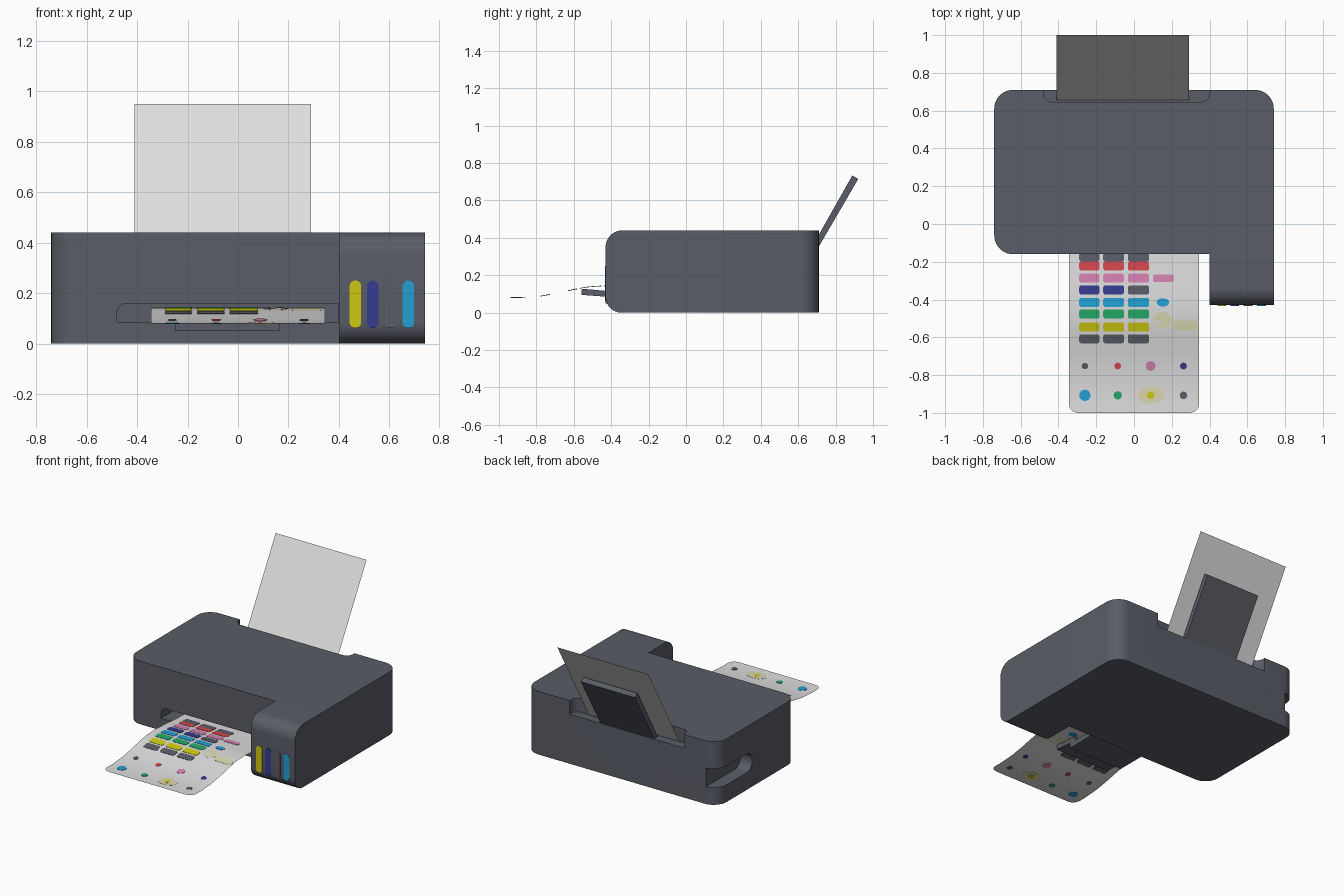
import bpy, bmesh, math
from mathutils import Vector

if "Cube" in bpy.data.objects:
    bpy.data.objects.remove(bpy.data.objects["Cube"])


def material(name, rgb):
    m = bpy.data.materials.new(name)
    lin = [((c / 255 + 0.055) / 1.055) ** 2.4 for c in rgb]
    m.diffuse_color = (*lin, 1)
    m.use_nodes = True
    m.node_tree.nodes["Principled BSDF"].inputs["Base Color"].default_value = m.diffuse_color
    return m


GREY = material("slate_grey", (90, 93, 103))
PAPER = material("paper_white", (222, 222, 222))
YELLOW = material("yellow_ink", (206, 201, 18))
INDIGO = material("indigo_ink", (54, 60, 145))
CYAN = material("cyan_ink", (34, 160, 212))
RED = material("red_ink", (212, 72, 78))
PINK = material("pink_ink", (214, 130, 180))
GREEN = material("green_ink", (34, 168, 102))
PALE = material("pale_yellow", (220, 217, 178))


def rounded(points, seg=10):
    """Turn (a, b, radius) corners into an outline with rounded corners."""
    out, n = [], len(points)
    for i, (a, b, r) in enumerate(points):
        p = Vector((a, b))
        if r == 0:
            out.append(p)
            continue
        u = (Vector(points[i - 1][:2]) - p).normalized()
        v = (Vector(points[(i + 1) % n][:2]) - p).normalized()
        centre = p + (u + v) * r
        for k in range(seg + 1):
            t = k / seg * math.pi / 2
            out.append(centre - v * r * math.cos(t) - u * r * math.sin(t))
    return out


def rect(a0, a1, b0, b1, r=0):
    return rounded([(a0, b0, r), (a1, b0, r), (a1, b1, r), (a0, b1, r)], 6)


def finish(name, bm, mat):
    mesh = bpy.data.meshes.new(name)
    bm.to_mesh(mesh)
    bm.free()
    ob = bpy.data.objects.new(name, mesh)
    bpy.context.collection.objects.link(ob)
    mesh.materials.append(mat)
    return ob


def prism(name, outline, axis, lo, hi, mat=GREY, place=None):
    """Extrude an outline along an axis; place() may bend the result."""
    to3d = {"x": lambda a, b, t: (t, a, b),
            "y": lambda a, b, t: (a, t, b),
            "z": lambda a, b, t: (a, b, t)}[axis]
    place = place or (lambda p: p)
    bm = bmesh.new()
    ends = [[bm.verts.new(place(to3d(p[0], p[1], t))) for p in outline] for t in (lo, hi)]
    bm.faces.new(ends[0])
    bm.faces.new(ends[1])
    n = len(outline)
    for i in range(n):
        j = (i + 1) % n
        bm.faces.new((ends[0][i], ends[0][j], ends[1][j], ends[1][i]))
    bmesh.ops.recalc_face_normals(bm, faces=bm.faces[:])
    return finish(name, bm, mat)


def smooth(ob):
    bpy.ops.object.select_all(action="DESELECT")
    bpy.context.view_layer.objects.active = ob
    ob.select_set(True)
    bpy.ops.object.shade_smooth_by_angle(angle=math.radians(30))


def cut(ob, cutter):
    mod = ob.modifiers.new("cut", "BOOLEAN")
    mod.operation, mod.solver, mod.object = "DIFFERENCE", "EXACT", cutter
    bpy.context.view_layer.objects.active = ob
    bpy.ops.object.modifier_apply(modifier=mod.name)
    bpy.data.objects.remove(cutter)


# Main body with rear feed recess, paper outlet and corner port notch
body = prism("body", rounded([(-.74, -.16, .1), (.74, -.16, 0), (.74, .71, .1), (-.74, .71, .1)]),
             "z", 0, .44)
cut(body, prism("feed_cutter", rounded([(-.48, .8, 0), (-.48, .645, .05), (.4, .645, .05), (.4, .8, 0)]),
                "z", .345, .6))
cut(body, prism("outlet_cutter", rounded([(-.48, .085, 0), (.398, .085, 0), (.398, .16, 0), (-.48, .16, .04)]),
                "y", -.3, .1))
cut(body, prism("port_cutter", rounded([(.8, .12, 0), (.33, .12, .06), (.33, .25, .06), (.8, .25, 0)]),
                "x", -.9, -.65))
smooth(body)

# Ink tank housing, rounded along its front edges
tank = prism("ink_tank_housing",
             rounded([(-.43, 0, .085), (-.16, 0, 0), (-.16, .44, 0), (-.43, .44, .09)]), "x", .4, .74)
smooth(tank)

# Ink level windows
for x, mat, colour in ((.465, YELLOW, "yellow"), (.534, INDIGO, "indigo"),
                       (.604, GREY, "grey"), (.675, CYAN, "cyan")):
    prism(f"ink_window_{colour}", rect(x - .023, x + .023, .062, .25, .0225), "y", -.433, -.425, mat)

# Output tray and its tilted extension
prism("output_tray", [(-.1, .05), (-.43, .05), (-.43, .085), (-.1, .085)], "x", -.25, .165)
prism("tray_extension", [(-.38, .082), (-.56, .095), (-.557, .128), (-.38, .112)], "x", -.25, .165)

# Rear paper support, leaning back 60 degrees
prism("rear_support", [(.67, .346), (.706, .346), (.921, .715), (.889, .733)], "x", -.25, .165)

# Blank sheet in the rear feed
bm = bmesh.new()
bm.faces.new([bm.verts.new(p) for p in ((-.41, .657, .35), (.29, .657, .35), (.29, 1, .95), (-.41, 1, .95))])
finish("blank_sheet", bm, PAPER)

# Printed sheet: height follows a gentle S-curve toward the front
CURVE = [(-1, .082), (-.9, .08), (-.78, .088), (-.68, .106), (-.6, .124), (-.52, .139),
         (-.42, .144), (-.3, .137), (-.16, .127), (.06, .125)]


def sheet_z(y):
    for (y0, z0), (y1, z1) in zip(CURVE, CURVE[1:]):
        if y <= y1:
            t = (y - y0) / (y1 - y0)
            return z0 + (z1 - z0) * t
    return CURVE[-1][1]


bm = bmesh.new()
rows = []
for y in [-1, -.995, -.985, -.97, -.95] + [p[0] for p in CURVE[1:]]:
    d = max(0, -.95 - y)
    half = .345 - .05 + math.sqrt(max(0, .05 ** 2 - d ** 2))
    rows.append([bm.verts.new((s * half, y, sheet_z(y))) for s in (-1, 1)])
for a, b in zip(rows, rows[1:]):
    bm.faces.new((a[0], a[1], b[1], b[0]))
smooth(finish("printed_sheet", bm, PAPER))


# Printed marks: thin plates showing on both sides of the sheet
def mark(name, outline, mat, t=.002):
    prism(name, outline, "z", -t, t, mat, lambda p: (p[0], p[1], sheet_z(p[1]) + p[2]))


def blob(name, x, y, rx, ry, mat, t=.002):
    mark(name, [(x + rx * math.cos(k * math.pi / 8), y + ry * math.sin(k * math.pi / 8))
                for k in range(16)], mat, t)


bars = [(-.175, GREY), (-.222, RED), (-.287, PINK), (-.349, INDIGO),
        (-.415, CYAN), (-.476, GREEN), (-.546, YELLOW), (-.608, GREY)]
for y, mat in bars:
    for i, (x0, x1) in enumerate(((-.29, -.183), (-.163, -.053), (-.033, .08))):
        m = GREY if mat == INDIGO and i == 2 else mat
        mark("printed_bar", rect(x0, x1, y - .024, y + .024, .012), m)
mark("pink_bar", rect(.1, .21, -.308, -.267, .012), PINK)
blob("cyan_spot", .153, -.415, .033, .022, CYAN)
blob("pale_spot", .15, -.51, .05, .045, PALE, .001)
mark("pale_bar", rect(.21, .335, -.565, -.51, .02), PALE, .001)
blob("pale_halo", .09, -.905, .07, .048, PALE, .001)

dots = [(-.752, ((GREY, .017), (RED, .018), (PINK, .026), (INDIGO, .018))),
        (-.907, ((CYAN, .03), (GREEN, .022), (YELLOW, .02), (GREY, .02)))]
for y, row in dots:
    for i, (mat, r) in enumerate(row):
        blob("printed_dot", -.26 + i * .174, y, r, r, mat)
